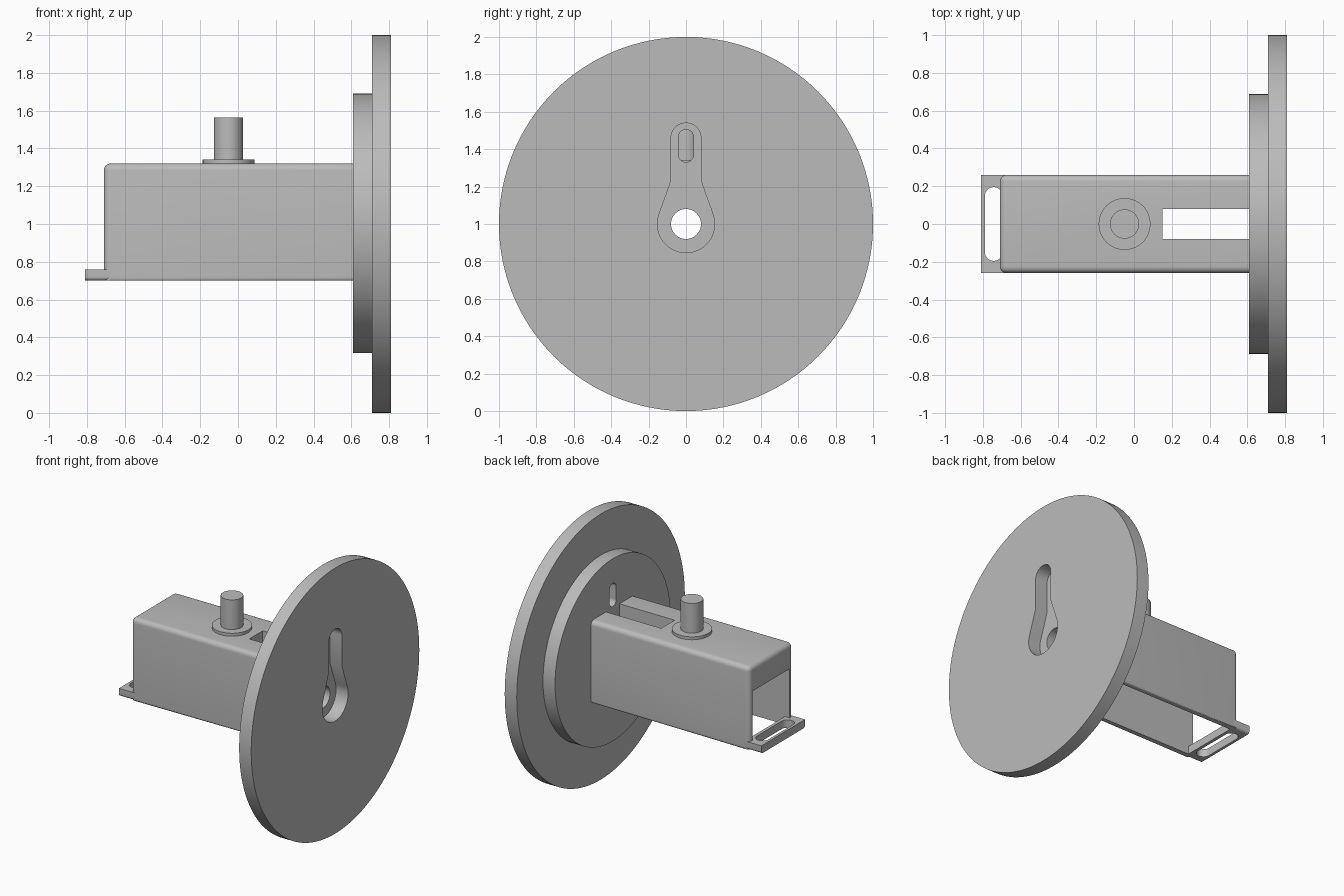
import bpy, bmesh, math
from mathutils import Vector

if "Cube" in bpy.data.objects:
    bpy.data.objects.remove(bpy.data.objects["Cube"], do_unlink=True)

grey = bpy.data.materials.new("plain grey")
grey.use_nodes = True
COLOUR = (0.5, 0.5, 0.5, 1)
grey.diffuse_color = COLOUR
grey.node_tree.nodes["Principled BSDF"].inputs["Base Color"].default_value = COLOUR


def arc(cu, cv, r, start, end, steps=32):
    angles = [math.radians(start + (end - start) * i / steps) for i in range(steps + 1)]
    return [(cu + r * math.cos(a), cv + r * math.sin(a)) for a in angles]


def circle(cu, cv, r, steps=128):
    return arc(cu, cv, r, 0, 360, steps)[:-1]


def rectangle(u0, u1, v0, v1):
    return [(u0, v0), (u1, v0), (u1, v1), (u0, v1)]


def upright_slot(cu, v0, v1, r):
    return arc(cu, v1 - r, r, 0, 180) + arc(cu, v0 + r, r, 180, 360)


def prism(name, outline, lo, hi, axis, bevels=()):
    """Extrude an outline along x (outline in y, z) or z (outline in x, y)."""
    bm = bmesh.new()

    def place(p, d):
        return Vector((d, *p)) if axis == "x" else Vector((*p, d))
    ring = [bm.verts.new(place(p, lo)) for p in outline]
    top = [bm.verts.new(place(p, hi)) for p in outline]
    bm.faces.new(ring)
    bm.faces.new(top)
    n = len(ring)
    for i in range(n):
        j = (i + 1) % n
        bm.faces.new((ring[i], ring[j], top[j], top[i]))
    bmesh.ops.recalc_face_normals(bm, faces=bm.faces)
    # Round only the edges picked by each rule
    for rule, width in bevels:
        edges = [e for e in bm.edges if rule(e.verts[0].co, e.verts[1].co)]
        bmesh.ops.bevel(bm, geom=edges, offset=width, segments=6, profile=0.5,
                        affect="EDGES")
    mesh = bpy.data.meshes.new(name)
    bm.to_mesh(mesh)
    bm.free()
    mesh.materials.append(grey)
    obj = bpy.data.objects.new(name, mesh)
    bpy.context.collection.objects.link(obj)
    return obj


def finish(obj, cutters=()):
    """Cut the openings, remove the cutters and shade."""
    for cutter in cutters:
        cutter.hide_render = True
        mod = obj.modifiers.new("opening", "BOOLEAN")
        mod.operation = "DIFFERENCE"
        mod.solver = "EXACT"
        mod.object = cutter
    if cutters:
        graph = bpy.context.evaluated_depsgraph_get()
        mesh = bpy.data.meshes.new_from_object(obj.evaluated_get(graph))
        obj.modifiers.clear()
        obj.data = mesh
        for cutter in cutters:
            bpy.data.objects.remove(cutter, do_unlink=True)
    bpy.ops.object.select_all(action="DESELECT")
    obj.select_set(True)
    bpy.context.view_layer.objects.active = obj
    bpy.ops.object.shade_smooth_by_angle(angle=math.radians(30))


# Large disc with a keyhole recess
tangent = math.degrees(math.atan2(0.23, 0.08) - math.acos(0.153 / math.hypot(0.23, 0.08)))
keyhole = (arc(0, 1, 0.153, 180 - tangent, 360 + tangent, 48)
           + [(0.08, 1.23)] + arc(0, 1.46, 0.08, 0, 180) + [(-0.08, 1.23)])
finish(prism("outer_disc", circle(0, 1, 1), 0.71, 0.81, "x"),
       [prism("keyhole_cutter", keyhole, 0.65, 0.9, "x")])

# Smaller disc with the through hole and the short slot
finish(prism("inner_disc", circle(0, 1.003, 0.687), 0.61, 0.71, "x"),
       [prism("hole_cutter", circle(0, 1, 0.08, 48), 0.5, 0.9, "x"),
        prism("slot_cutter", upright_slot(0, 1.33, 1.505, 0.04), 0.5, 0.9, "x")])

# Arm: rounded box, open below and at the free end, slotted on top
LEFT, RIGHT, LOW, HIGH, HALF = -0.71, 0.61, 0.70, 1.32, 0.26


def bottom_long(a, b):
    return max(a.z, b.z) < LOW + 0.001 and abs(a.x - b.x) > 0.05


def top_and_end(a, b):
    at_end = max(a.x, b.x) < LEFT + 0.001
    at_top = min(a.z, b.z) > HIGH - 0.001
    at_wall = min(a.x, b.x) > RIGHT - 0.001
    upright = abs(a.z - b.z) > 0.1
    return not at_wall and (at_top or (at_end and upright))


finish(prism("arm", rectangle(-HALF, HALF, LOW, HIGH), LEFT, RIGHT, "x",
             [(top_and_end, 0.035), (bottom_long, 0.02)]),
       [prism("tunnel_cutter", rectangle(-0.22, 0.22, 0.5, 1.13), -1, 0.7, "x"),
        prism("top_slot_cutter", rectangle(0.15, 0.7, -0.08, 0.08), 1, 1.5, "z")])

# Lip at the free end with a strap slot
finish(prism("end_lip", rectangle(-0.81, -0.67, -HALF, HALF), LOW, 0.76, "z",
             [(bottom_long, 0.02)]),
       [prism("strap_cutter", upright_slot(-0.742, -0.195, 0.195, 0.048), 0.5, 1, "z")])

# Peg and its collar
finish(prism("collar", circle(-0.05, 0, 0.137, 64), HIGH - 0.01, 1.342, "z"))
finish(prism("peg", circle(-0.05, 0, 0.077, 64), HIGH - 0.01, 1.565, "z"))
